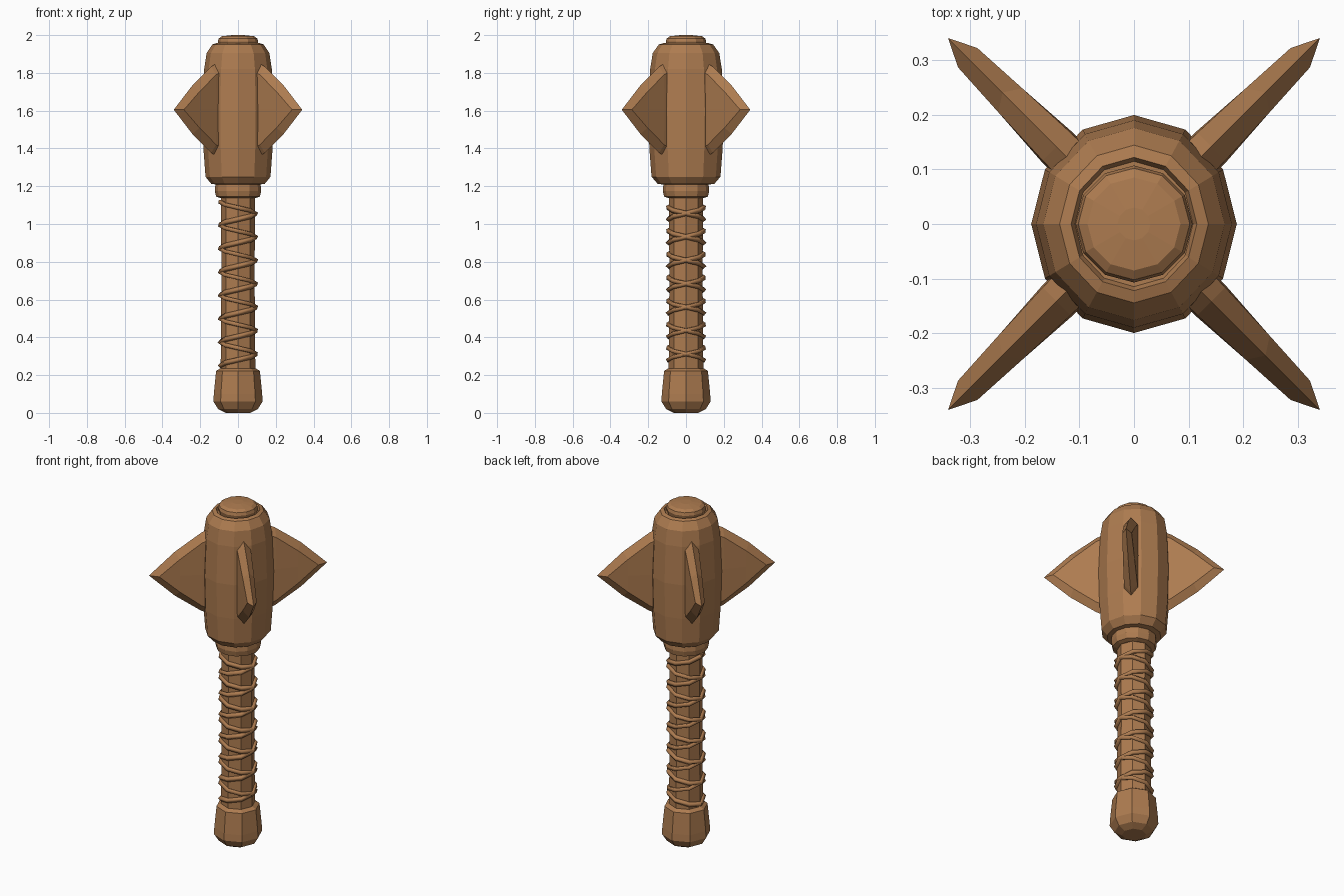
import bpy, bmesh
from math import sin, cos, pi
from mathutils import Matrix

if "Cube" in bpy.data.objects:
    bpy.data.objects.remove(bpy.data.objects["Cube"])

wood = bpy.data.materials.new("brown")
wood.diffuse_color = (0.42, 0.20, 0.08, 1)
wood.use_nodes = True
wood.node_tree.nodes["Principled BSDF"].inputs["Base Color"].default_value = wood.diffuse_color


def finish(name, bm):
    bmesh.ops.recalc_face_normals(bm, faces=bm.faces)
    me = bpy.data.meshes.new(name)
    bm.to_mesh(me)
    bm.free()
    me.materials.append(wood)
    ob = bpy.data.objects.new(name, me)
    bpy.context.collection.objects.link(ob)
    return ob


def lathe(name, profile, sides, sy=1.0):
    """Faceted solid turned from (radius, z) pairs, capped at both ends."""
    bm = bmesh.new()
    rings = []
    for r, z in profile:
        rings.append([bm.verts.new((r * cos(2 * pi * i / sides),
                                    sy * r * sin(2 * pi * i / sides), z))
                      for i in range(sides)])
    for a, b in zip(rings, rings[1:]):
        for i in range(sides):
            j = (i + 1) % sides
            bm.faces.new((a[i], a[j], b[j], b[i]))
    bm.faces.new(rings[0])
    bm.faces.new(rings[-1])
    return finish(name, bm)


# Turned parts, bottom to top
lathe("pommel", [(0.065, 0), (0.105, 0.02), (0.13, 0.06), (0.128, 0.10),
                 (0.116, 0.222), (0.095, 0.235)], 8)
lathe("handle", [(0.092, 0.2), (0.088, 0.7), (0.09, 1.17)], 8)
lathe("collar", [(0.095, 1.138), (0.116, 1.145), (0.123, 1.175),
                 (0.118, 1.225)], 12)
lathe("head", [(0.11, 1.208), (0.142, 1.213), (0.172, 1.25), (0.183, 1.40),
               (0.188, 1.60), (0.179, 1.82), (0.166, 1.905), (0.136, 1.95),
               (0.115, 1.957), (0.108, 1.94)], 12, 1.06)
lathe("cap", [(0.098, 1.93), (0.107, 1.965), (0.102, 1.982),
              (0.085, 1.994), (0.03, 2.0)], 12)

# Two cords winding in opposite directions, crossing on the left and right
turns, z0, pitch = 7, 0.25, 0.124
for name, d in (("cord_left_hand", 1), ("cord_right_hand", -1)):
    cu = bpy.data.curves.new(name, 'CURVE')
    cu.dimensions = '3D'
    cu.bevel_depth = 0.014
    cu.bevel_resolution = 0
    cu.use_fill_caps = True
    sp = cu.splines.new('POLY')
    n = turns * 8 + 1
    sp.points.add(n - 1)
    for k in range(n):
        a = pi + d * 2 * pi * k / 8
        sp.points[k].co = (0.094 * cos(a), 0.094 * sin(a), z0 + pitch * k / 8, 1)
    cu.materials.append(wood)
    ob = bpy.data.objects.new(name, cu)
    bpy.context.collection.objects.link(ob)

# Four diagonal blades: sharp outline, thick side panels with a centre crease
MID = 1.605
edge = [(0.13, 0.262), (0.20, 0.228), (0.34, 0.13), (0.481, 0)]
panel = [(0.13, 0.215), (0.20, 0.185), (0.32, 0.095), (0.43, 0)]
half = [0.037, 0.036, 0.031, 0.025]


def blade(name, angle):
    bm = bmesh.new()

    def strip(a, b):
        for i in range(len(a) - 1):
            vs = list(dict.fromkeys((a[i], a[i + 1], b[i + 1], b[i])))
            bm.faces.new(vs)

    tip = bm.verts.new((edge[3][0], 0, MID))
    rims = {s: [bm.verts.new((r, 0, MID + s * h)) for r, h in edge[:3]] + [tip]
            for s in (1, -1)}
    for side in (1, -1):
        crease = [bm.verts.new((r, side * (t + 0.003 * (i < 2)), MID))
                  for i, ((r, h), t) in enumerate(zip(panel, half))]
        for s in (1, -1):
            flat = [bm.verts.new((r, side * t, MID + s * h))
                    for (r, h), t in zip(panel[:3], half)] + [crease[3]]
            strip(crease, flat)
            strip(flat, rims[s])
    bmesh.ops.holes_fill(bm, edges=[e for e in bm.edges if e.is_boundary])
    bmesh.ops.rotate(bm, verts=bm.verts, matrix=Matrix.Rotation(angle, 3, 'Z'))
    return finish(name, bm)


for i in range(4):
    blade(f"blade_{i + 1}", pi / 4 + i * pi / 2)
